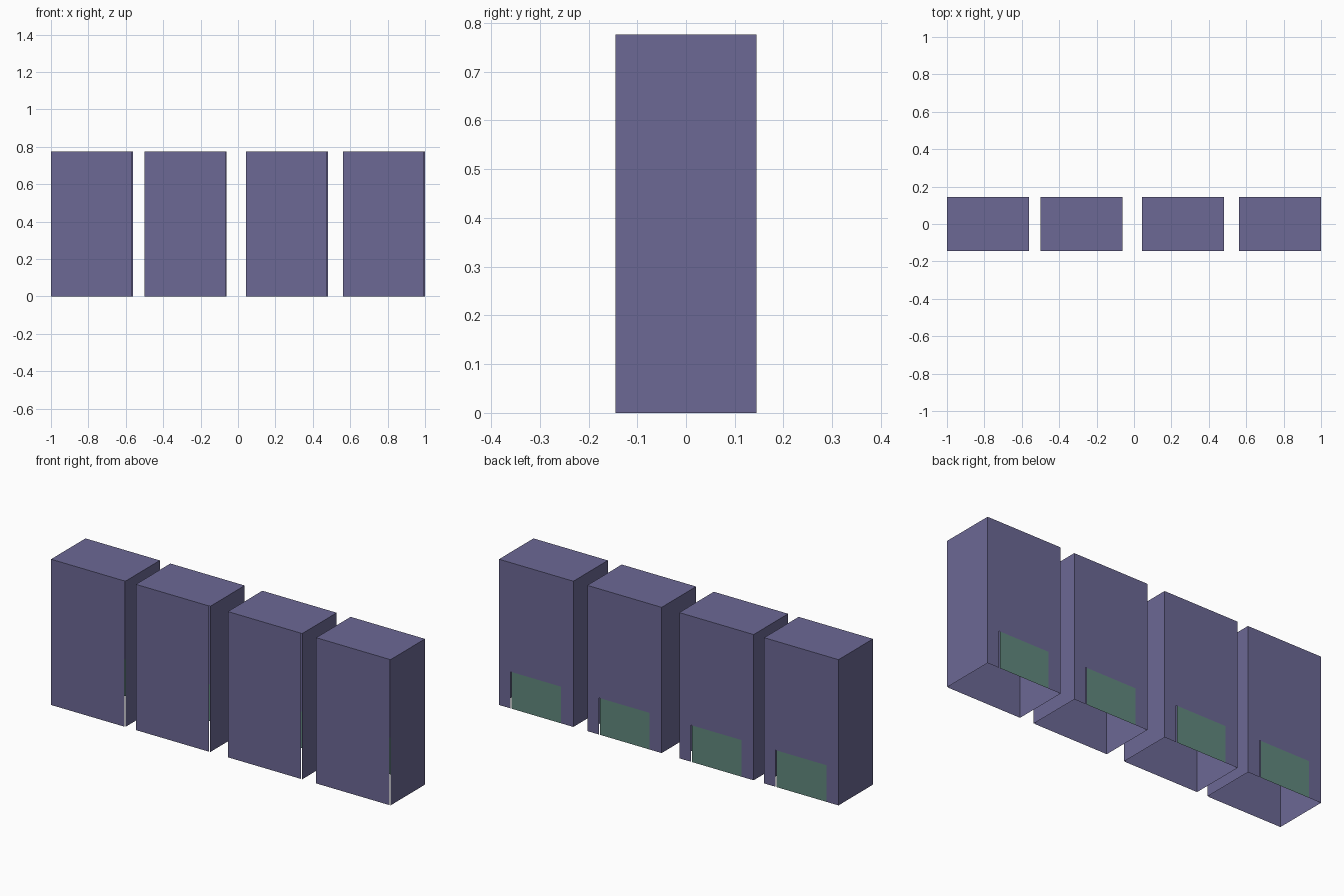
import bpy, bmesh

if "Cube" in bpy.data.objects:
    bpy.data.objects.remove(bpy.data.objects["Cube"])

W, D, H = 0.438, 0.145, 0.776   # width, half depth, height of one block
GAP = 0.006                     # thin open seam
DOOR_R, DOOR_L, DOOR_H = 0.068, 0.366, 0.195  # doorway, measured from the right side


def material(name, color):
    m = bpy.data.materials.new(name)
    m.diffuse_color = color
    m.use_nodes = True
    m.node_tree.nodes["Principled BSDF"].inputs["Base Color"].default_value = m.diffuse_color
    return m


def sheet_object(name, polygons, mat, x):
    bm = bmesh.new()
    for poly in polygons:
        bm.faces.new([bm.verts.new(p) for p in poly])
    bmesh.ops.remove_doubles(bm, verts=bm.verts, dist=0.0005)
    mesh = bpy.data.meshes.new(name)
    bm.to_mesh(mesh)
    bm.free()
    mesh.materials.append(mat)
    ob = bpy.data.objects.new(name, mesh)
    ob.location.x = x
    bpy.context.collection.objects.link(ob)


wall_mat = material("wall_purple", (0.15, 0.14, 0.30, 1))
door_mat = material("door_green", (0.12, 0.25, 0.21, 1))

# Open-bottomed shell: top, sides, front with a seam at its right edge
a, b = W - DOOR_L, W - DOOR_R
shell = [
    [(0, -D, H), (W, -D, H), (W, D, H), (0, D, H)],
    [(0, D, 0), (0, -D, 0), (0, -D, H), (0, D, H)],
    [(W, -D, 0), (W, D, 0), (W, D, H), (W, -D, H)],
    [(0, -D, 0), (W - GAP, -D, 0), (W - GAP, -D, H), (0, -D, H)],
    # back wall around the doorway
    [(W, D, 0), (b, D, 0), (b, D, DOOR_H), (a, D, DOOR_H),
     (a, D, 0), (0, D, 0), (0, D, H), (W, D, H)],
]
# Door panel, leaving a narrow slit on one side
door = [[(b - GAP, D, 0), (a, D, 0), (a, D, DOOR_H), (b - GAP, D, DOOR_H)]]

for i, x in enumerate((-1.0, -0.5, 0.042, 0.562), 1):
    sheet_object(f"block_shell_{i}", shell, wall_mat, x)
    sheet_object(f"back_door_{i}", door, door_mat, x)
